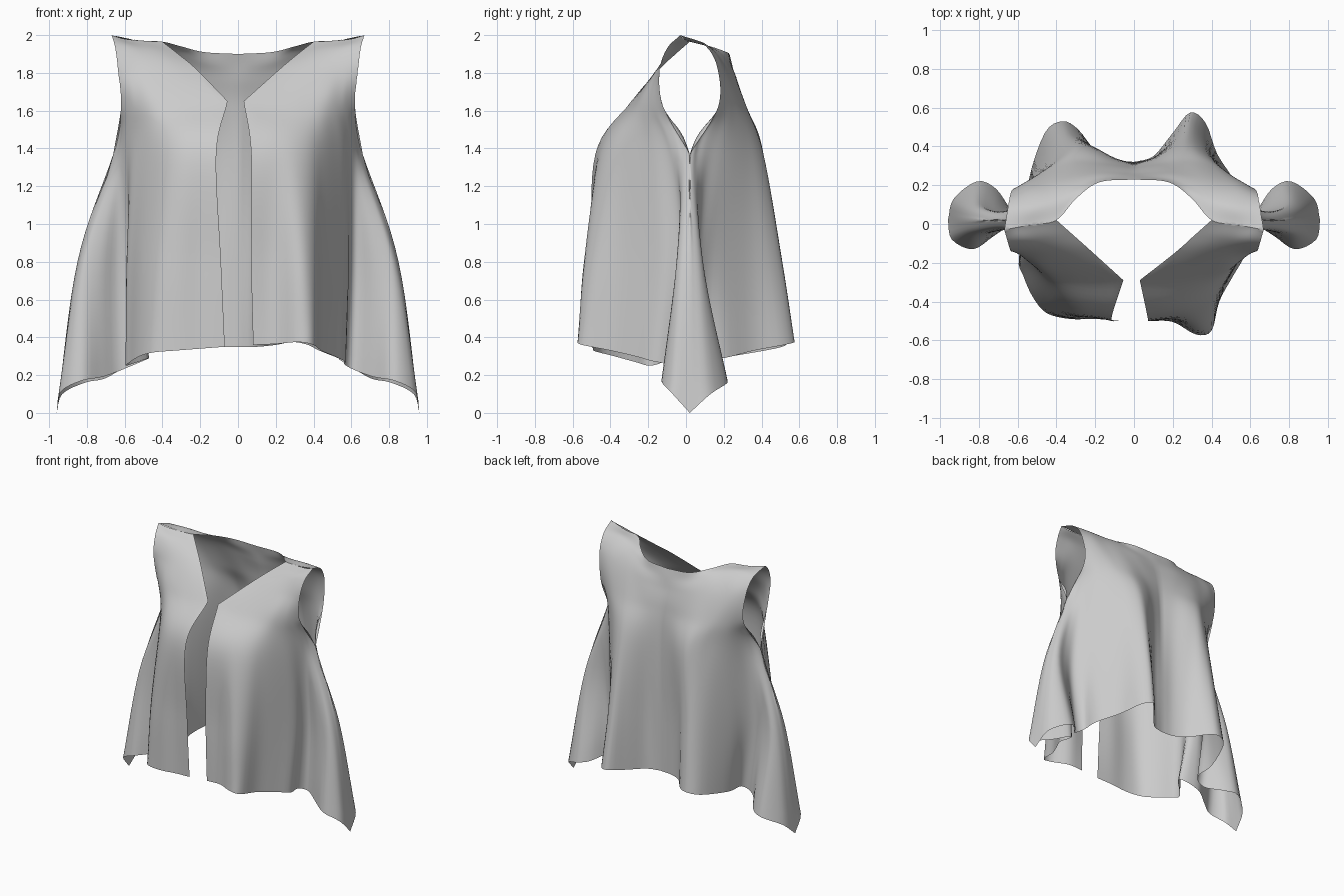
import bpy, bmesh
from mathutils import Vector

NU, NV = 48, 8   # samples across a panel, samples between two rows


def spline(pts, t):
    """Catmull-Rom point on a list of vectors, t in 0..1."""
    n = len(pts) - 1
    f = min(max(t, 0), 1) * n
    i = min(int(f), n - 1)
    s = f - i
    b, c = pts[i], pts[i + 1]
    a = pts[i - 1] if i > 0 else b * 2 - c
    d = pts[i + 2] if i + 2 <= n else c * 2 - b
    return 0.5 * (b * 2 + (c - a) * s + (a * 2 - b * 5 + c * 4 - d) * s ** 2
                  + (b * 3 - a - c * 3 + d) * s ** 3)


def cornered(col, corner):
    """Sample a column as two splines that meet in a sharp corner."""
    m = len(col) - 1 - corner
    low = [spline(col[:corner + 1], j / (corner * NV)) for j in range(corner * NV)]
    return low + [spline(col[corner:], j / (m * NV)) for j in range(m * NV + 1)]


def row(pts, z=None):
    return [Vector((p[0], p[1], p[2] if z is None else z)) for p in pts]


def add_panel(bm, rows, side, front):
    """Loft a quarter of the garment through rows, hem (first) to shoulder (last)."""
    grid = []
    for k in range(NU + 1):
        u = k / NU
        col = [spline(r, u if len(r) > 8 else 1 - (1 - u) ** 2) for r in rows]
        if k == NU:               # corner at the armpit
            line = cornered(col, 2)
        elif front and k == 0:    # corner at the foot of the V neck
            line = cornered(col, 3)
        else:
            m = (len(col) - 1) * NV
            line = [spline(col, j / m) for j in range(m + 1)]
        grid.append([bm.verts.new((p.x * side, p.y, p.z)) for p in line])
    for a, b in zip(grid, grid[1:]):
        for j in range(len(a) - 1):
            bm.faces.new((a[j], b[j], b[j + 1], a[j + 1]))


# side fin shared by left and right: hem and mid height
fin_front_hem = [(.61, .0, .23), (.72, -.06, .19), (.83, -.13, .17), (.94, -.08, .11), (.96, .02, .0)]
fin_front_mid = [(.63, .0), (.72, -.04), (.80, -.05), (.835, -.03), (.85, .02)]
fin_back_hem = [(.62, .06, .23), (.71, .18, .18), (.81, .22, .16), (.93, .13, .10), (.96, .02, .0)]
fin_back_mid = [(.64, .06), (.72, .07), (.79, .09), (.83, .07), (.85, .02)]

# front panel folds, centre edge to side
front_hem = {
    1: [(.08, -.50, .36), (.20, -.505, .365), (.32, -.57, .375), (.40, -.55, .36),
        (.44, -.40, .33), (.51, -.27, .30), (.57, -.16, .27), (.56, -.06, .26)],
    -1: [(.07, -.50, .35), (.20, -.49, .34), (.33, -.49, .33), (.45, -.46, .32),
         (.52, -.38, .30), (.57, -.27, .27), (.59, -.18, .25), (.47, -.05, .29)]}
front_mid = {
    1: [(.07, -.50), (.19, -.49), (.32, -.54), (.40, -.49), (.45, -.36), (.52, -.23), (.58, -.12), (.59, -.04)],
    -1: [(.09, -.50), (.20, -.48), (.32, -.48), (.42, -.45), (.50, -.36), (.56, -.24), (.59, -.16), (.56, -.04)]}
front_chest = [(.18, -.47), (.29, -.45), (.38, -.40), (.45, -.32), (.52, -.22), (.56, -.16),
               (.59, -.10), (.61, -.07), (.63, -.04), (.64, -.02), (.65, .0), (.66, .02)]
front_top = [
    [(.20, -.295, 1.63), (.34, -.28, 1.63), (.46, -.25, 1.63), (.55, -.19, 1.62), (.62, -.12, 1.62)],
    [(.215, -.145, 1.815), (.33, -.16, 1.81), (.45, -.16, 1.81), (.55, -.15, 1.81), (.635, -.14, 1.81)],
    [(.31, -.06, 1.895), (.41, -.07, 1.91), (.50, -.08, 1.92), (.58, -.09, 1.93), (.65, -.10, 1.93)],
    [(.40, .02, 1.965), (.50, .0, 1.97), (.60, -.015, 1.98), (.67, -.03, 2.0)]]

# back panel folds, centre to side
back_hem = {
    1: [(0, .32, .35), (.10, .35, .35), (.20, .47, .36), (.29, .575, .375),
        (.37, .52, .36), (.43, .36, .33), (.53, .20, .29), (.54, .08, .28)],
    -1: [(0, .32, .35), (.10, .33, .35), (.20, .38, .355), (.29, .49, .36),
         (.37, .53, .36), (.46, .47, .34), (.54, .24, .30), (.54, .08, .28)]}
back_mid = {
    1: [(0, .32), (.10, .34), (.20, .44), (.28, .51), (.35, .46), (.42, .34), (.52, .20), (.58, .11)],
    -1: [(0, .32), (.10, .33), (.20, .38), (.28, .45), (.36, .47), (.44, .40), (.53, .22), (.58, .11)]}
back_chest = [(0, .31), (.10, .34), (.20, .39), (.28, .41), (.35, .38), (.42, .32), (.49, .25), (.54, .19),
              (.58, .13), (.61, .09), (.63, .06), (.65, .04), (.66, .02)]
back_top = [
    [(0, .29, 1.62), (.15, .31, 1.62), (.30, .32, 1.62), (.42, .29, 1.62), (.52, .24, 1.62), (.62, .17, 1.62)],
    [(0, .26, 1.76), (.18, .265, 1.78), (.33, .24, 1.81), (.45, .21, 1.83), (.55, .19, 1.84), (.635, .165, 1.83)],
    [(0, .245, 1.84), (.18, .23, 1.86), (.30, .18, 1.905), (.40, .13, 1.935), (.52, .10, 1.955), (.65, .095, 1.95)],
    [(0, .23, 1.90), (.18, .215, 1.91), (.30, .13, 1.94), (.40, .02, 1.965), (.53, -.004, 1.973), (.67, -.03, 2.0)]]

bm = bmesh.new()
for side in (1, -1):
    # front panel; the open edge curls further out on the -x side
    chest_x, neck_x = (.07, .03) if side == 1 else (.115, .055)
    rows = [row(front_hem[side] + fin_front_hem),
            row(front_mid[side] + fin_front_mid, .8),
            row([(chest_x, -.48)] + front_chest, 1.37),
            row([(neck_x, -.29, 1.65)] + front_top[0])]
    add_panel(bm, rows + [row(r) for r in front_top[1:]], side, True)
    # back panel
    rows = [row(back_hem[side] + fin_back_hem),
            row(back_mid[side] + fin_back_mid, .8),
            row(back_chest, 1.37)]
    add_panel(bm, rows + [row(r) for r in back_top], side, False)

# sew the side, shoulder and centre back seams
bmesh.ops.remove_doubles(bm, verts=bm.verts, dist=.003)
bmesh.ops.recalc_face_normals(bm, faces=bm.faces)
mesh = bpy.data.meshes.new("vest")
bm.to_mesh(mesh)
bm.free()
for p in mesh.polygons:
    p.use_smooth = True
vest = bpy.data.objects.new("vest", mesh)
bpy.context.collection.objects.link(vest)
